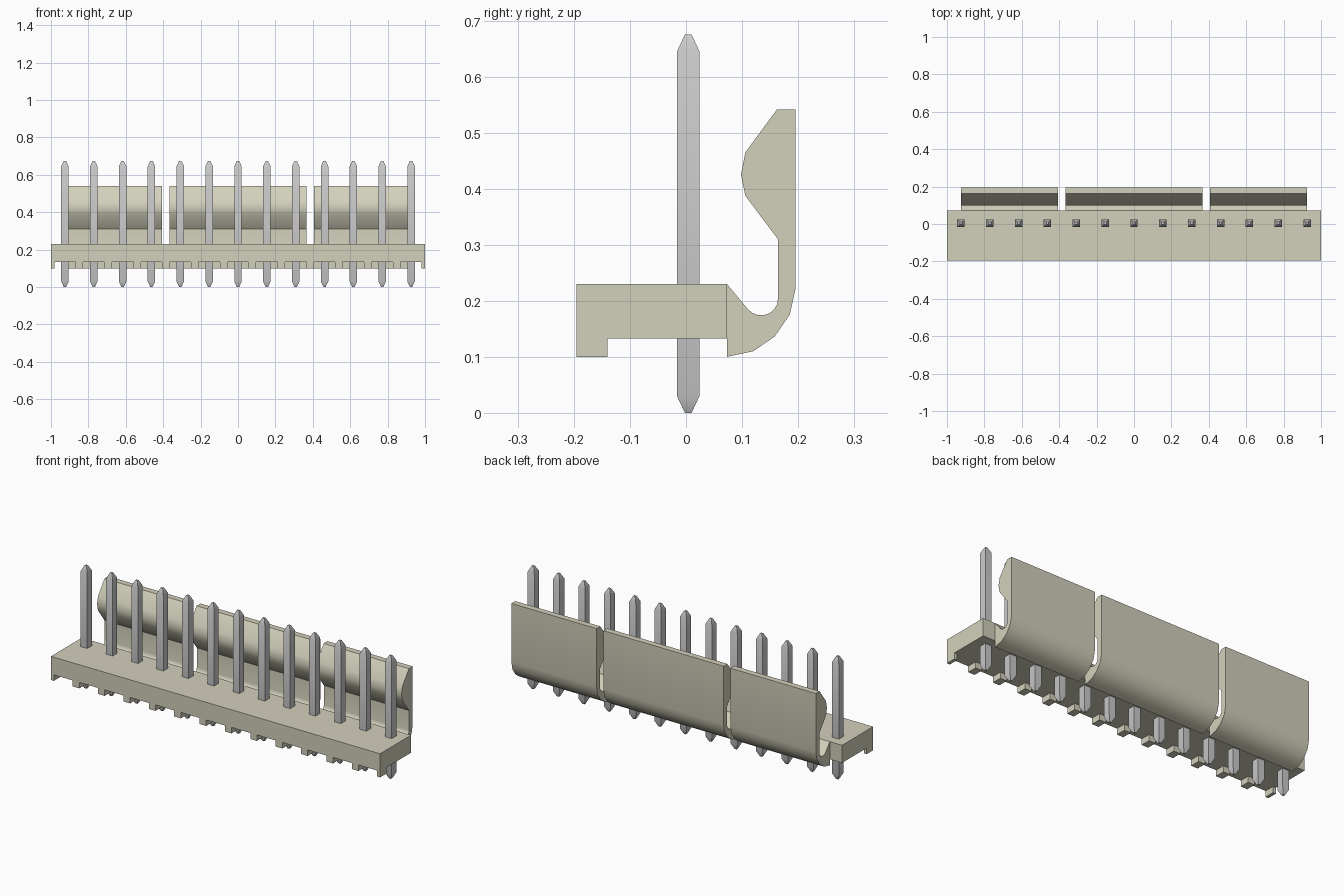
import bpy, bmesh, math

cube = bpy.data.objects.get("Cube")
if cube:
    bpy.data.objects.remove(cube, do_unlink=True)


def make_material(name, rgb):
    mat = bpy.data.materials.new(name)
    mat.use_nodes = True
    colour = (*rgb, 1)
    mat.diffuse_color = colour
    mat.node_tree.nodes["Principled BSDF"].inputs["Base Color"].default_value = colour
    return mat


ivory = make_material("ivory plastic", (0.65, 0.63, 0.50))
metal = make_material("grey metal", (0.60, 0.60, 0.60))

PITCH = 0.1542
PINS = 13
PIN_Y = 0.004
FRONT, BACK = -0.195, 0.073
FLOOR, UNDERSIDE, TOP = 0.1, 0.133, 0.23


def finish(name, bm, mat):
    bmesh.ops.recalc_face_normals(bm, faces=bm.faces)
    mesh = bpy.data.meshes.new(name)
    bm.to_mesh(mesh)
    bm.free()
    mesh.materials.append(mat)
    obj = bpy.data.objects.new(name, mesh)
    bpy.context.collection.objects.link(obj)
    bpy.ops.object.select_all(action='DESELECT')
    obj.select_set(True)
    bpy.context.view_layer.objects.active = obj
    bpy.ops.object.shade_smooth_by_angle(angle=math.radians(32))
    return obj


def extrude_x(name, profile, x0, x1, mat):
    """Extrude a (y, z) outline from x0 to x1."""
    bm = bmesh.new()
    face = bm.faces.new([bm.verts.new((x0, y, z)) for y, z in profile])
    moved = bmesh.ops.extrude_face_region(bm, geom=[face], use_keep_orig=True)
    verts = [v for v in moved["geom"] if isinstance(v, bmesh.types.BMVert)]
    bmesh.ops.translate(bm, verts=verts, vec=(x1 - x0, 0, 0))
    return finish(name, bm, mat)


def rectangle(y0, y1, z0, z1):
    return [(y0, z0), (y1, z0), (y1, z1), (y0, z1)]


# Housing bar
extrude_x("housing", rectangle(FRONT, BACK, UNDERSIDE, TOP), -1, 1, ivory)

# Feet under the front edge, one between each pair of pins and one at each end
foot = rectangle(FRONT, -0.14, FLOOR, UNDERSIDE)
for i in range(PINS + 1):
    x = (i - PINS / 2) * PITCH
    extrude_x("foot", foot, max(x - 0.02, -1), min(x + 0.02, 1), ivory)

# Latch walls: curved root, thin wall and hooked head
trough = [(0.134 - 0.03 * math.cos(math.radians(a)),
           0.203 - 0.029 * math.sin(math.radians(a))) for a in range(40, 181, 20)]
latch = [(BACK, FLOOR), (BACK, TOP)] + trough + [
    (0.164, 0.31), (0.106, 0.387), (0.098, 0.425), (0.106, 0.465),
    (0.162, 0.541), (0.195, 0.541), (0.195, 0.22), (0.185, 0.175),
    (0.158, 0.136), (0.12, 0.11)]
for name, x0, x1 in (("right_latch", -0.925, -0.407),
                     ("middle_latch", -0.365, 0.365),
                     ("left_latch", 0.407, 0.925)):
    extrude_x(name, latch, x0, x1, ivory)


# Square pins with tapered ends
def make_pin(x):
    bm = bmesh.new()
    rings = []
    for z, h in ((0, 0.006), (0.03, 0.02), (0.645, 0.02), (0.675, 0.006)):
        rings.append([bm.verts.new((x + sx * h, PIN_Y + sy * h, z))
                      for sx, sy in ((-1, -1), (1, -1), (1, 1), (-1, 1))])
    for low, high in zip(rings, rings[1:]):
        for k in range(4):
            n = (k + 1) % 4
            bm.faces.new((low[k], low[n], high[n], high[k]))
    bm.faces.new(rings[0])
    bm.faces.new(rings[-1])
    finish("pin", bm, metal)


for i in range(PINS):
    make_pin((i - (PINS - 1) / 2) * PITCH)
